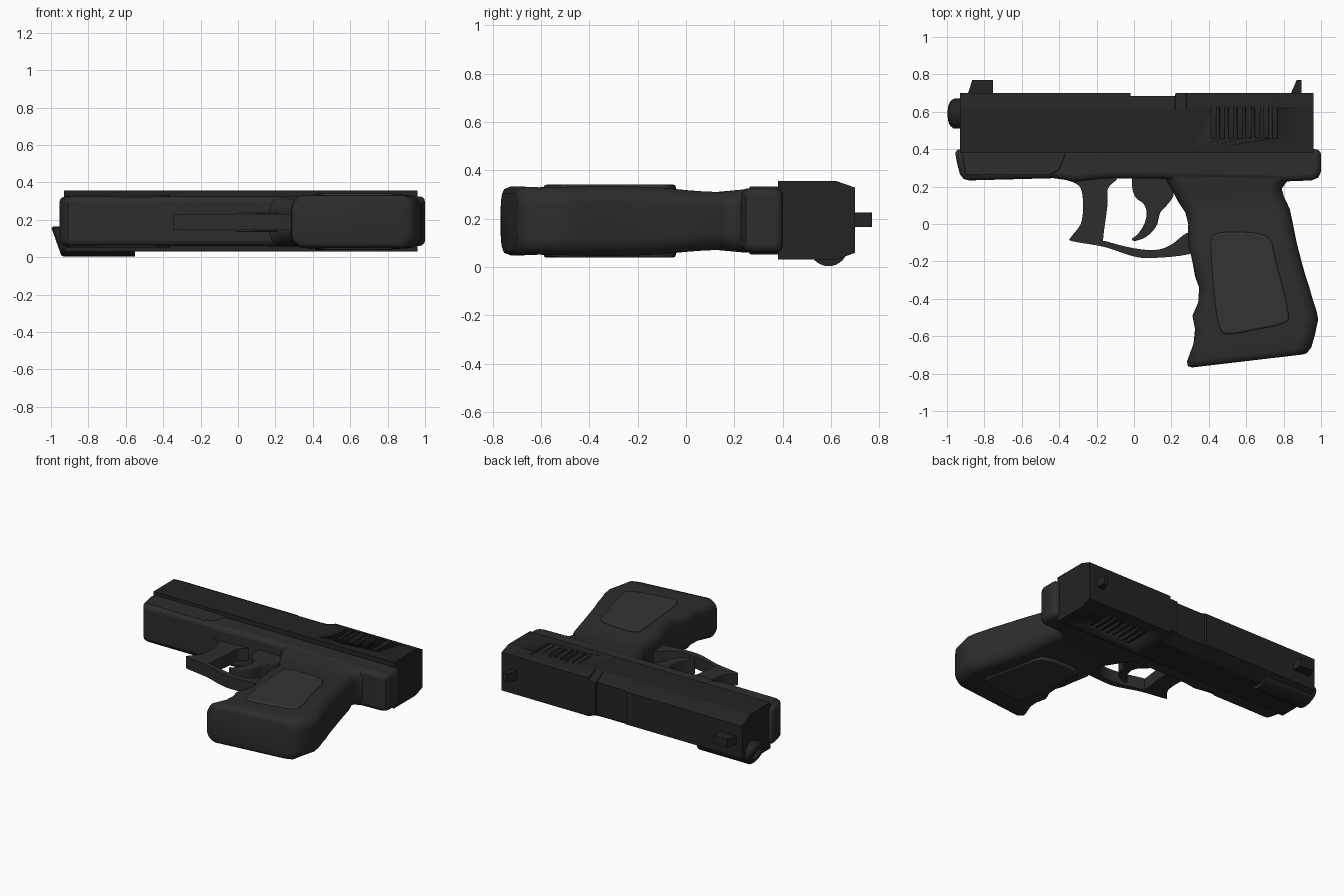
import bpy, bmesh, math
from mathutils import Vector

if "Cube" in bpy.data.objects:
    bpy.data.objects.remove(bpy.data.objects["Cube"])

ZC = 0.19  # mid-plane of the body


def material(name, v):
    m = bpy.data.materials.new(name)
    m.diffuse_color = (v, v, v, 1)
    m.use_nodes = True
    m.node_tree.nodes["Principled BSDF"].inputs["Base Color"].default_value = m.diffuse_color
    return m


DARK = material("dark_metal", 0.017)
SOFT = material("dark_polymer", 0.026)
PANEL = material("panel_grey", 0.034)


def finish(name, bm, mat, bevel=0, segs=3, angle=35):
    bmesh.ops.recalc_face_normals(bm, faces=bm.faces)
    me = bpy.data.meshes.new(name)
    bm.to_mesh(me)
    bm.free()
    ob = bpy.data.objects.new(name, me)
    bpy.context.collection.objects.link(ob)
    me.materials.append(mat)
    if bevel:
        b = ob.modifiers.new("bevel", 'BEVEL')
        b.width, b.segments = bevel, segs
        b.limit_method, b.angle_limit = 'ANGLE', math.radians(60)
    bpy.ops.object.select_all(action='DESELECT')
    bpy.context.view_layer.objects.active = ob
    ob.select_set(True)
    bpy.ops.object.shade_smooth_by_angle(angle=math.radians(angle))
    return ob


def smooth(pts, n=4):
    """Closed Catmull-Rom curve through the points."""
    P, out = [Vector(p) for p in pts], []
    for i in range(len(P)):
        a, b, c, d = (P[(i + k) % len(P)] for k in (-1, 0, 1, 2))
        for j in range(n):
            t = j / n
            out.append(0.5 * (2 * b + (c - a) * t + (2 * a - 5 * b + 4 * c - d) * t * t
                              + (3 * b - a - 3 * c + d) * t ** 3))
    return out


def prism(name, pts, z0, z1, mat, bevel=0):
    bm = bmesh.new()
    f = bm.faces.new([bm.verts.new((p[0], p[1], z0)) for p in pts])
    r = bmesh.ops.extrude_face_region(bm, geom=[f])
    for v in r["geom"]:
        if isinstance(v, bmesh.types.BMVert):
            v.co.z = z1
    return finish(name, bm, mat, bevel)


def loft(name, rings, mat, angle=35):
    bm = bmesh.new()
    R = [[bm.verts.new(p) for p in ring] for ring in rings]
    n = len(R[0])
    for a, b in zip(R, R[1:]):
        for i in range(n):
            bm.faces.new((a[i], a[(i + 1) % n], b[(i + 1) % n], b[i]))
    bm.faces.new(R[0])
    bm.faces.new(R[-1])
    return finish(name, bm, mat, angle=angle)


# Slide: chamfered section with a lowered port in the middle
def slide_ring(x, shoulder, top, ht):
    c, w = 0.193, 0.163
    return [(x, 0.38, c - w), (x, shoulder, c - w), (x, top, c - ht),
            (x, top, c + ht), (x, shoulder, c + w), (x, 0.38, c + w)]


front, port, rear = (0.61, 0.70, 0.115), (0.61, 0.685, 0.115), (0.62, 0.70, 0.135)
slide = loft("slide", [slide_ring(x, *s) for x, s in (
    (-0.93, front), (-0.02, front), (-0.019, port), (0.22, port),
    (0.221, front), (0.279, front), (0.28, rear), (0.96, rear))], DARK, 15)

# Grip serrations on both faces of the slide
bm = bmesh.new()
for i in range(8):
    for z in (0.03, 0.356):
        r = bmesh.ops.create_cube(bm, size=1)
        for v in r["verts"]:
            v.co = Vector((0.425 + i * 0.047 + v.co.x * 0.026, 0.565 + v.co.y * 0.21, z + v.co.z * 0.024))
cutter = finish("serration_cutter", bm, DARK)
cutter.hide_render = True
cutter.hide_set(True)
mod = slide.modifiers.new("serrations", 'BOOLEAN')
mod.operation, mod.object, mod.solver = 'DIFFERENCE', cutter, 'EXACT'

# Barrel with a slanted, recessed muzzle
bm = bmesh.new()
N, r = 32, 0.08


def barrel_ring(x, rad, slant):
    ring = []
    for i in range(N):
        a = 2 * math.pi * i / N
        z = 0.083 + rad * math.sin(a)
        ring.append((x + slant * (0.163 - z), 0.59 + rad * math.cos(a), z))
    return ring


bm.free()
loft("barrel", [barrel_ring(-0.55, r, 0), barrel_ring(-0.99, r, 0.36), barrel_ring(-1.0, r * 0.9, 0.36),
                barrel_ring(-1.0, r * 0.55, 0.36), barrel_ring(-0.94, r * 0.55, 0.36)], DARK)

# Sights
prism("front_sight", [(-0.89, 0.69), (-0.865, 0.77), (-0.755, 0.77), (-0.755, 0.69)], 0.165, 0.225, DARK)
prism("rear_sight", [(0.835, 0.69), (0.87, 0.77), (0.895, 0.77), (0.895, 0.69)], 0.165, 0.225, DARK)

# Frame under the slide
prism("frame", [(-0.96, 0.40), (-0.945, 0.32), (-0.93, 0.265), (-0.91, 0.24), (-0.88, 0.233),
                (-0.43, 0.245), (-0.36, 0.235), (-0.31, 0.225), (-0.24, 0.235), (-0.12, 0.245), (0.3, 0.24), (0.82, 0.228),
                (0.95, 0.233), (0.985, 0.248), (1.0, 0.28), (1.0, 0.40)],
      0.06, 0.325, SOFT, 0.03)
prism("rail_cover", [(-0.92, 0.39), (-0.90, 0.262), (-0.45, 0.262), (-0.40, 0.29), (-0.36, 0.39)],
      0.052, 0.333, SOFT, 0.006)

# Trigger guard
prism("trigger_guard", smooth([
    (-0.43, 0.26), (-0.33, 0.225), (-0.285, 0.19), (-0.272, 0.1), (-0.285, 0), (-0.338, -0.072),
    (-0.33, -0.092), (-0.16, -0.122), (-0.02, -0.168), (0.08, -0.182), (0.29, -0.162),
    (0.4, -0.1), (0.35, -0.05), (0.28, -0.05), (0.2, -0.11), (0.12, -0.138), (0, -0.13),
    (-0.15, -0.092), (-0.165, -0.08), (-0.142, 0.1), (-0.14, 0.19), (-0.1, 0.26)]),
    0.145, 0.23, SOFT, 0.014)

# Trigger
prism("trigger", smooth([
    (0.01, 0.27), (-0.01, 0.2), (0.01, 0.14), (0.05, 0.11), (0.068, 0.06), (0.055, 0), (0.02, -0.055),
    (-0.012, -0.08), (0.01, -0.09), (0.07, -0.065), (0.12, -0.01), (0.14, 0.06), (0.175, 0.1),
    (0.21, 0.15), (0.2, 0.2), (0.16, 0.27)]), 0.135, 0.24, SOFT, 0.02)


# Grip: rounded sections (front x, y, rear x, y, half thickness)
def grip_ring(x0, y0, x1, y1, h):
    ring, n = [], 48
    rad = min(0.075, h)
    for i in range(n):
        a = 2 * math.pi * (i + 0.5) / n
        c, s = math.cos(a), math.sin(a)
        half = (x1 - x0) / 2
        u = (math.copysign(half - rad, c) + rad * c + half) / (2 * half)
        z = math.copysign(h - rad, s) + rad * s
        ring.append((x0 + (x1 - x0) * u, y0 + (y1 - y0) * u, ZC + z))
    return ring


loft("grip", [grip_ring(*s) for s in (
    (0.31, -0.767, 0.90, -0.698, 0.115), (0.288, -0.76, 0.925, -0.69, 0.132),
    (0.283, -0.735, 0.948, -0.66, 0.142), (0.318, -0.64, 0.968, -0.59, 0.139),
    (0.326, -0.56, 0.985, -0.51, 0.141), (0.312, -0.49, 0.975, -0.46, 0.143),
    (0.343, -0.42, 0.955, -0.40, 0.144), (0.348, -0.34, 0.935, -0.33, 0.145),
    (0.326, -0.28, 0.915, -0.27, 0.144), (0.312, -0.2, 0.893, -0.19, 0.142),
    (0.288, -0.1, 0.87, -0.1, 0.138), (0.29, 0, 0.85, 0, 0.128),
    (0.275, 0.06, 0.833, 0.08, 0.122), (0.235, 0.12, 0.80, 0.15, 0.12),
    (0.2, 0.19, 0.79, 0.19, 0.126), (0.17, 0.24, 0.82, 0.23, 0.13),
    (0.12, 0.30, 0.95, 0.28, 0.132), (0.1, 0.38, 0.99, 0.38, 0.132))], SOFT, 50)

# Raised side panels
prism("grip_panels", smooth([
    (0.41, -0.12), (0.43, -0.06), (0.5, -0.043), (0.66, -0.05), (0.73, -0.09), (0.76, -0.2),
    (0.825, -0.47), (0.80, -0.53), (0.65, -0.565), (0.51, -0.588), (0.46, -0.56), (0.43, -0.4)]),
    ZC - 0.151, ZC + 0.15, PANEL, 0.01)
